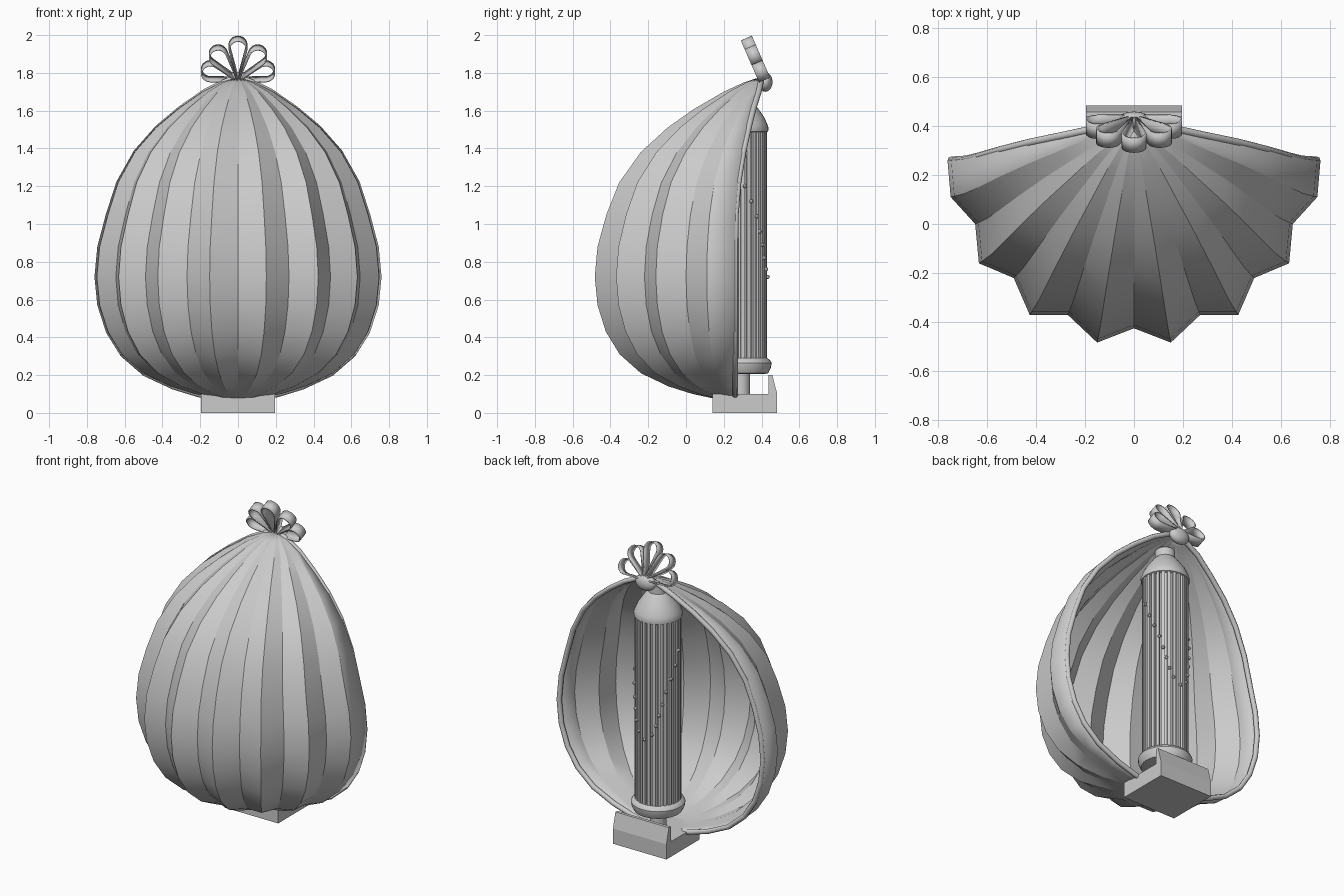
import bpy, bmesh, math
from mathutils import Vector

if "Cube" in bpy.data.objects:
    bpy.data.objects.remove(bpy.data.objects["Cube"])

CY = 0.29  # column centre line in y


def make(name, verts, faces, angle=30):
    me = bpy.data.meshes.new(name)
    me.from_pydata(verts, [], faces)
    bm = bmesh.new()
    bm.from_mesh(me)
    bmesh.ops.recalc_face_normals(bm, faces=bm.faces)
    bm.to_mesh(me)
    bm.free()
    ob = bpy.data.objects.new(name, me)
    bpy.context.collection.objects.link(ob)
    bpy.ops.object.select_all(action='DESELECT')
    ob.select_set(True)
    bpy.context.view_layer.objects.active = ob
    if angle:
        bpy.ops.object.shade_smooth_by_angle(angle=math.radians(angle))
    return ob


def grid_faces(rows, cols, closed=False):
    n = cols if closed else cols - 1
    return [(r * cols + c, r * cols + (c + 1) % cols,
             (r + 1) * cols + (c + 1) % cols, (r + 1) * cols + c)
            for r in range(rows - 1) for c in range(n)]


def lathe(name, profile, n=32):
    verts = [(r * math.cos(2 * math.pi * i / n), CY + r * math.sin(2 * math.pi * i / n), z)
             for r, z in profile for i in range(n)]
    faces = grid_faces(len(profile), n, True)
    faces += [tuple(range(n)), tuple(range(len(verts) - n, len(verts)))]
    return make(name, verts, faces)


def solidify(ob, t, offset):
    m = ob.modifiers.new("thickness", 'SOLIDIFY')
    m.thickness = t
    m.offset = offset


# pleated shell: zigzag section scaled along a profile of (z, half width, axis y)
half = [(.76, .26), (.747, .11), (.647, 0), (.632, -.16), (.49, -.22),
        (.425, -.37), (.27, -.37), (.15, -.483)]
section = half + [(0, -.425)] + [(-x, y) for x, y in reversed(half)]
profile = [(1.775, .015, .40), (1.75, .09, .395), (1.70, .19, .385), (1.61, .32, .357),
           (1.51, .44, .332), (1.38, .555, .303), (1.22, .645, .277), (1.05, .70, .263),
           (.88, .745, .26), (.72, .76, .26), (.57, .745, .26), (.43, .70, .26),
           (.31, .625, .26), (.21, .51, .26), (.14, .36, .26), (.10, .23, .26),
           (.075, .11, .26), (.07, .01, .26)]
verts = [(x * w / .76, a + (y - .26) * w / .76, z) for z, w, a in profile for x, y in section]
shell = make("pleated_shell", verts, grid_faces(len(profile), len(section)), 20)
# thicken towards the inside
mid = min(shell.data.polygons, key=lambda p: p.center.y)
solidify(shell, .018, -1 if mid.normal.y < 0 else 1)

# rolled rim along the open back edge
path = [(max(w - .017, .005), a, z) for z, w, a in profile]
path = path + [(-x, y, z) for x, y, z in reversed(path)]
cu = bpy.data.curves.new("shell_rim", 'CURVE')
cu.dimensions = '3D'
cu.bevel_depth = .016
cu.bevel_resolution = 2
sp = cu.splines.new('POLY')
sp.points.add(len(path) - 1)
for p, co in zip(sp.points, path):
    p.co = (*co, 1)
bpy.context.collection.objects.link(bpy.data.objects.new("shell_rim", cu))

# base block with raised back lip
side = [(.14, 0), (.483, 0), (.483, .1), (.457, .2), (.437, .2), (.437, .1), (.14, .1)]
n = len(side)
verts = [(x, y, z) for x in (-.195, .195) for y, z in side]
make("base", verts, grid_faces(2, n, True) + [tuple(range(n)), tuple(range(n, 2 * n))], 0)

# column: post, foot, fluted shaft, domed cap
lathe("column_post", [(.05, .08), (.05, .22)])
lathe("column_foot", [(.12, .205), (.145, .21), (.16, .24), (.163, .265), (.155, .28), (.14, .29)])
F = 26
ring = []
for i in range(F):
    for f, r in ((0, .14), (.55, .14), (.62, .127), (.93, .127)):
        a = 2 * math.pi * (i + f) / F
        ring.append((r * math.cos(a), CY + r * math.sin(a)))
n = len(ring)
make("fluted_shaft", [(x, y, z) for z in (.28, 1.5) for x, y in ring],
     grid_faces(2, n, True) + [tuple(range(n)), tuple(range(n, 2 * n))], 20)
lathe("column_cap", [(.135, 1.485), (.145, 1.49), (.147, 1.51), (.14, 1.53), (.124, 1.565),
                     (.10, 1.60), (.075, 1.635), (.06, 1.65), (.06, 1.70), (.05, 1.71)])

# bead garland hanging across the back of the column
beads = [(0, .72), (20, .76), (30, .82), (37, .89), (45, .96), (54, 1.04),
         (67, 1.12), (81, 1.20), (94, 1.29)]
bm = bmesh.new()
for deg, z in beads:
    for s in ((1, -1) if deg else (1,)):
        a = math.radians(deg) * s
        res = bmesh.ops.create_icosphere(bm, subdivisions=2, radius=.011)
        bmesh.ops.translate(bm, verts=res['verts'],
                            vec=(.143 * math.sin(a), CY + .143 * math.cos(a), z))
me = bpy.data.meshes.new("bead_garland")
bm.to_mesh(me)
bm.free()
bpy.context.collection.objects.link(bpy.data.objects.new("bead_garland", me))

# ribbon bow: fan of five teardrop loops in a plane leaning forward
up, across = Vector((0, -.4, .917)), Vector((0, .917, .4))
origin = Vector((0, .415, 1.765))
for i, (deg, L) in enumerate([(0, .235), (37, .22), (-37, .22), (72, .20), (-72, .20)]):
    t, r = math.radians(deg), .046
    loop = [(0, 0)] + [(r * math.cos(b), L - r + r * math.sin(b))
                       for b in [math.radians(-15 + 210 * k / 12) for k in range(13)]] + [(0, 0)]
    verts = []
    for s in (-.032, .032):
        for u, v in loop:
            x = u * math.cos(t) + v * math.sin(t)
            h = v * math.cos(t) - u * math.sin(t)
            verts.append(origin + Vector((x, 0, 0)) + up * h + across * s)
    solidify(make("bow_loop_%d" % (i + 1), verts, grid_faces(2, len(loop)), 40), .008, 0)

# bow knot
bpy.ops.mesh.primitive_uv_sphere_add(segments=24, ring_count=12, location=(0, .42, 1.752))
knot = bpy.context.object
knot.name = "bow_knot"
knot.scale = (.07, .038, .052)
bpy.ops.object.shade_smooth()
